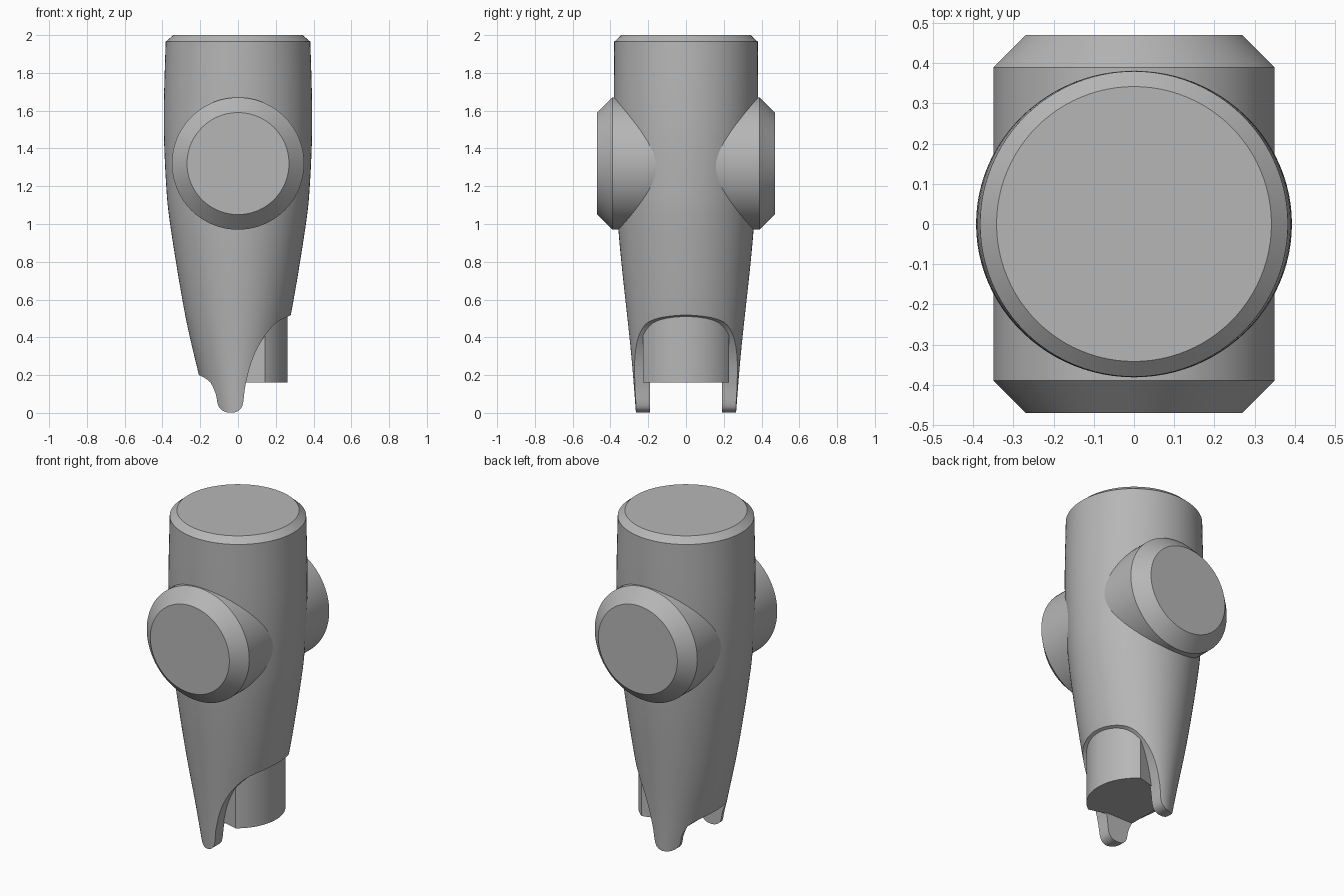
import bpy, bmesh, math
from mathutils import Vector

old = bpy.data.objects.get("Cube")
if old:
    bpy.data.objects.remove(old, do_unlink=True)

grey = bpy.data.materials.new("plain grey")
grey.use_nodes = True
grey.diffuse_color = (0.47, 0.47, 0.47, 1)
grey.node_tree.nodes["Principled BSDF"].inputs["Base Color"].default_value = grey.diffuse_color


def loft(name, rings):
    """Skin a list of equal-length point rings and cap both ends."""
    bm = bmesh.new()
    rows = [[bm.verts.new(p) for p in ring] for ring in rings]
    n = len(rows[0])
    for a, b in zip(rows, rows[1:]):
        for i in range(n):
            j = (i + 1) % n
            bm.faces.new((a[i], a[j], b[j], b[i]))
    bm.faces.new(rows[0][::-1])
    bm.faces.new(rows[-1])
    bmesh.ops.recalc_face_normals(bm, faces=bm.faces)
    mesh = bpy.data.meshes.new(name)
    bm.to_mesh(mesh)
    bm.free()
    mesh.materials.append(grey)
    ob = bpy.data.objects.new(name, mesh)
    bpy.context.collection.objects.link(ob)
    return ob


def ellipse(rx, ry, n=96):
    return [(rx * math.cos(2 * math.pi * i / n), ry * math.sin(2 * math.pi * i / n))
            for i in range(n)]


def smooth_path(points, steps=6):
    """Catmull-Rom curve through 2D points."""
    pts = [Vector(p) for p in points]
    pts = [pts[0]] + pts + [pts[-1]]
    out = []
    for a, b, c, d in zip(pts, pts[1:], pts[2:], pts[3:]):
        for s in range(steps):
            t = s / steps
            out.append(0.5 * (2 * b + (c - a) * t + (2 * a - 5 * b + 4 * c - d) * t * t
                              + (3 * b - a - 3 * c + d) * t ** 3))
    return [tuple(p) for p in out] + [tuple(points[-1])]


def smooth(ob):
    bpy.ops.object.select_all(action="DESELECT")
    ob.select_set(True)
    bpy.context.view_layer.objects.active = ob
    bpy.ops.object.shade_smooth_by_angle(angle=math.radians(25))


def subtract(ob, cutter):
    cutter.hide_render = True
    cutter.hide_viewport = True
    mod = ob.modifiers.new("cut", "BOOLEAN")
    mod.operation = "DIFFERENCE"
    mod.solver = "EXACT"
    mod.object = cutter
    bpy.context.view_layer.objects.active = ob
    bpy.ops.object.modifier_apply(modifier=mod.name)
    bpy.data.objects.remove(cutter, do_unlink=True)


# Tapered body: height against half width, and height against half depth
widths = smooth_path([(0, 0.16), (0.2, 0.207), (0.52, 0.28), (0.97, 0.355),
                      (1.2, 0.38), (1.55, 0.393), (1.965, 0.383)])
depths = smooth_path([(0, 0.265), (0.34, 0.293), (0.97, 0.358), (1.5, 0.38), (1.965, 0.38)])


def sample(path, z):
    for (z0, r0), (z1, r1) in zip(path, path[1:]):
        if z <= z1:
            return r0 + (r1 - r0) * (z - z0) / (z1 - z0)
    return path[-1][1]


rings = [[(x, y, z) for x, y in ellipse(r, sample(depths, z))] for z, r in widths]
rings.append([(x, y, 2.0) for x, y in ellipse(0.342, 0.342)])
body = loft("body", rings)

# Curved lower edge that leaves two rounded prongs, front and back
edge = [(-0.5, 0.22), (-0.21, 0.2)]
edge += smooth_path([(-0.205, 0.2), (-0.15, 0.165), (-0.118, 0.1), (-0.105, 0.04), (-0.078, 0.01),
                     (-0.04, 0.001), (0, 0.01), (0.025, 0.045), (0.04, 0.15), (0.075, 0.28),
                     (0.13, 0.39), (0.2, 0.475), (0.28, 0.518)])
edge += [(0.5, 0.53), (0.5, -0.2), (-0.5, -0.2)]
subtract(body, loft("edge_cutter", [[(x, y, z) for x, z in edge] for y in (-0.6, 0.6)]))

# Slot between the prongs
box = [(-0.5, -0.19), (0.5, -0.19), (0.5, 0.19), (-0.5, 0.19)]
subtract(body, loft("slot_cutter", [[(x, y, z) for x, y in box] for z in (-0.2, 0.16)]))
smooth(body)

# Rounded insert emerging under the body
arc = [(0.262 * math.cos(a), 0.272 * math.sin(a))
       for a in [math.radians(-57 + 114 * i / 32) for i in range(33)]]
outline = arc + [(0, 0.19), (-0.1, 0.17), (-0.1, -0.17), (0, -0.19)]
insert = loft("lower_insert", [[(x, y, z) for x, y in outline] for z in (0.16, 0.56)])
smooth(insert)

# Chamfered cross pin running front to back
pin_profile = [(-0.47, 0.27), (-0.39, 0.35), (0.39, 0.35), (0.47, 0.27)]
pin = loft("cross_pin", [[(x, y, z + 1.32) for x, z in ellipse(r, r)] for y, r in pin_profile])
smooth(pin)
